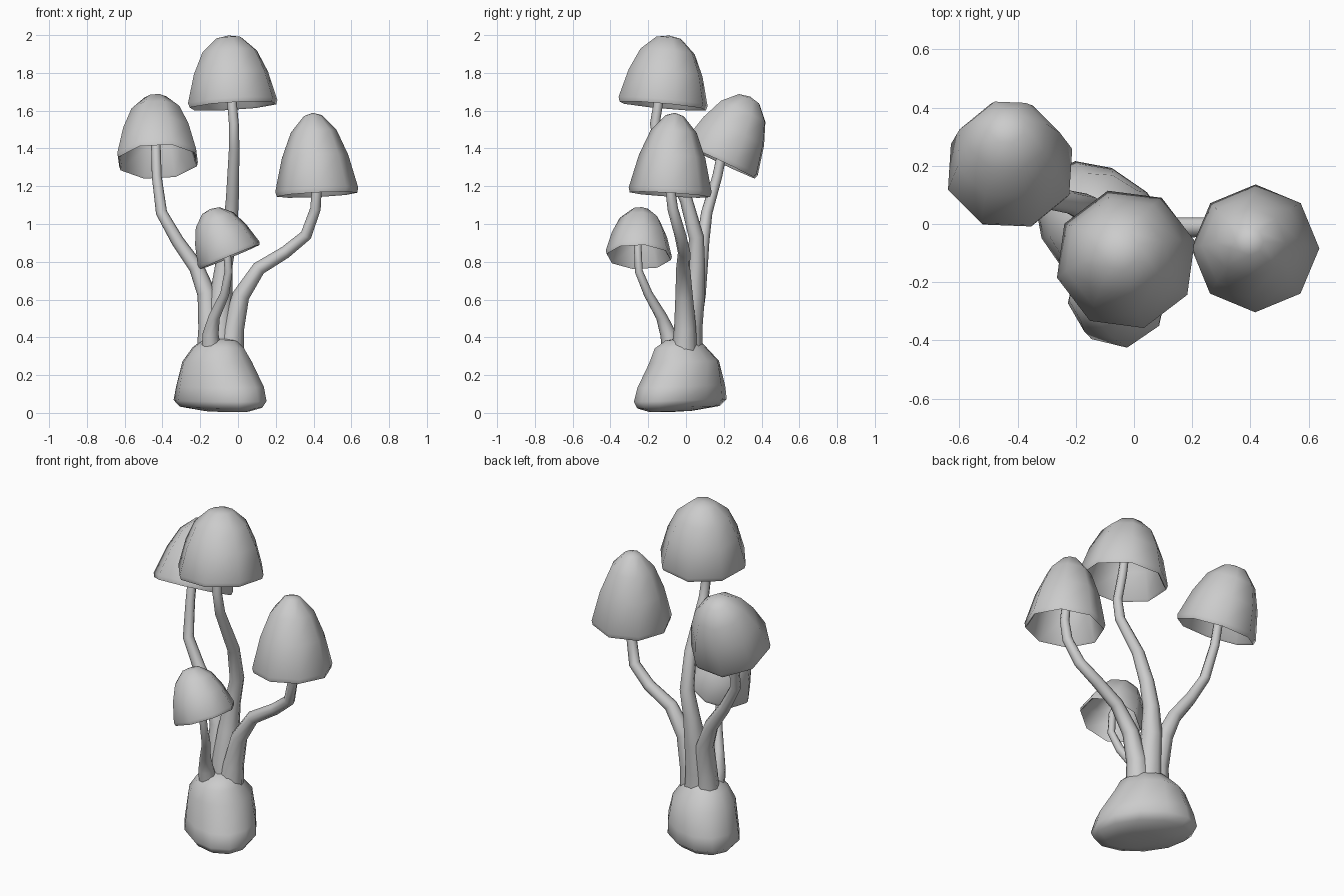
import bpy, bmesh, math
from mathutils import Vector

if "Cube" in bpy.data.objects:
    bpy.data.objects.remove(bpy.data.objects["Cube"])


def loft(name, rings, sides, hint=(0, 1, 0), phase=0.0):
    """Skin a closed tube through rings of (centre, normal, radius_u, radius_v)."""
    bm = bmesh.new()
    loops = []
    for c, n, ru, rv in rings:
        n = Vector(n).normalized()
        h = Vector(hint)
        u = (h - n * h.dot(n)).normalized()
        v = n.cross(u)
        loop = []
        for i in range(sides):
            a = math.radians(phase) + math.tau * i / sides
            loop.append(bm.verts.new(Vector(c) + u * ru * math.cos(a) + v * rv * math.sin(a)))
        loops.append(loop)
    for a, b in zip(loops, loops[1:]):
        for i in range(sides):
            j = (i + 1) % sides
            bm.faces.new((a[i], a[j], b[j], b[i]))
    bmesh.ops.remove_doubles(bm, verts=bm.verts, dist=0.0005)
    bmesh.ops.recalc_face_normals(bm, faces=bm.faces)
    me = bpy.data.meshes.new(name)
    bm.to_mesh(me)
    bm.free()
    ob = bpy.data.objects.new(name, me)
    bpy.context.collection.objects.link(ob)
    bpy.ops.object.select_all(action='DESELECT')
    ob.select_set(True)
    bpy.context.view_layer.objects.active = ob
    bpy.ops.object.shade_smooth_by_angle(angle=math.radians(60))
    return ob


def cap(name, centre, normal, radius, height, phase, power=1.0):
    """Hollow bell: inner surface up to the lip, then outer surface to the tip."""
    n, c = Vector(normal).normalized(), Vector(centre)
    outer = [(1, .05), (.83, .46), (.61, .77), (.28, .965), (0, 1)]
    t = 0.02
    prof = [(max(radius * r ** power - t, 0), height * h - t) for r, h in reversed(outer[1:])]
    prof += [(radius * .93, .004), (radius * .97, -.005)]
    prof += [(radius * r ** power, height * h) for r, h in outer]
    return loft(name, [(c + n * h, n, r, r) for r, h in prof], 8, phase=phase)


def stem(name, points):
    """Tapered tube through (x, y, z, radius) points."""
    p = [Vector(q[:3]) for q in points]
    rings = []
    for i, q in enumerate(points):
        d = p[min(i + 1, len(p) - 1)] - p[max(i - 1, 0)]
        rings.append((p[i], d, q[3], q[3]))
    rings = [(p[0], rings[0][1], 0, 0)] + rings + [(p[-1], rings[-1][1], 0, 0)]
    return loft(name, rings, 8)


# Lumpy root, stretched from back left to front right, underside tipped up at the back
root = [(-.05, -.09, .004, 0, 0), (-.06, -.08, .008, .14, .08), (-.09, -.04, .03, .26, .165),
        (-.095, -.03, .065, .288, .197), (-.095, -.025, .14, .268, .192),
        (-.11, -.01, .27, .20, .175), (-.105, -.03, .345, .15, .125),
        (-.10, -.02, .385, .10, .08), (-.10, -.02, .40, 0, 0)]
loft("root_lump", [((x, y, z), (0, -.03, 1), a, b) for x, y, z, a, b in root], 12, hint=(1, -1, 0))

# Caps
cap("tall_cap", (-.027, -.123, 1.63), (-.06, .09, 1), .245, .37, 15)
cap("left_cap", (-.425, .18, 1.335), (-.03, .42, .89), .226, .375, 20)
cap("right_cap", (.418, -.085, 1.16), (-.05, .06, 1), .22, .43, 0, 1.2)
cap("small_cap", (-.045, -.25, .83), (-.38, .03, .92), .178, .27, 10)

# Stems, root to cap; the lower ends merge into a clump
stem("tall_stem", [(-.09, .01, .3, .08), (-.095, .015, .45, .072), (-.09, .04, .62, .06),
                   (-.075, .055, .78, .046), (-.045, .055, .93, .04), (-.03, 0, 1.13, .034),
                   (-.02, -.14, 1.4, .028), (-.022, -.165, 1.53, .026), (-.035, -.14, 1.68, .025),
                   (-.045, -.10, 1.95, .02)])
stem("left_stem", [(-.15, .01, .3, .07), (-.15, .02, .45, .06), (-.165, .055, .63, .05),
                   (-.22, .075, .77, .04), (-.32, .09, .91, .034), (-.405, .11, 1.06, .03),
                   (-.43, .165, 1.25, .026), (-.435, .20, 1.42, .025), (-.435, .30, 1.62, .02)])
stem("right_stem", [(-.04, -.01, .3, .07), (-.025, -.005, .45, .058), (.015, -.01, .62, .046),
                    (.11, -.015, .765, .037), (.25, -.01, .85, .033), (.36, -.03, .94, .031),
                    (.41, -.07, 1.08, .028), (.418, -.085, 1.2, .026), (.40, -.06, 1.53, .02)])
stem("small_stem", [(-.14, -.07, .3, .055), (-.145, -.095, .42, .042), (-.125, -.13, .51, .03),
                    (-.07, -.20, .63, .024), (-.05, -.25, .75, .021), (-.06, -.255, .87, .02),
                    (-.12, -.245, 1.03, .015)])
